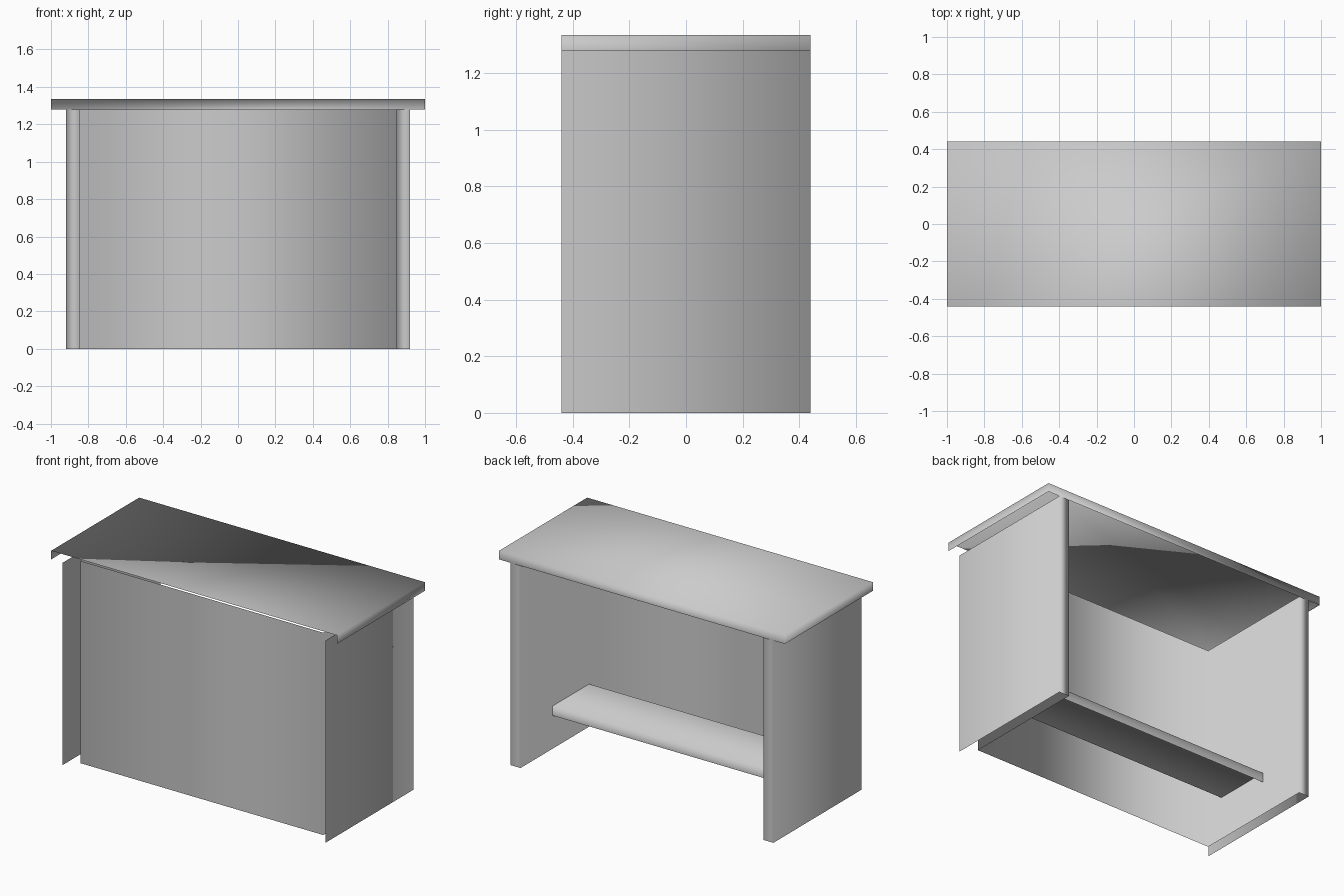
import bpy
import bmesh
from mathutils import Vector

cube = bpy.data.objects.get("Cube")
if cube:
    bpy.data.objects.remove(cube, do_unlink=True)

# Single plain grey finish
grey = bpy.data.materials.new("light_grey")
grey.use_nodes = True
COLOUR = (0.6, 0.6, 0.6, 1.0)
grey.diffuse_color = COLOUR
grey.node_tree.nodes["Principled BSDF"].inputs["Base Color"].default_value = COLOUR


def finish(name, bm):
    """Turn the bmesh into a smooth shaded grey object."""
    mesh = bpy.data.meshes.new(name)
    bm.to_mesh(mesh)
    bm.free()
    mesh.materials.append(grey)
    for poly in mesh.polygons:
        poly.use_smooth = True
    obj = bpy.data.objects.new(name, mesh)
    bpy.context.collection.objects.link(obj)
    return obj


def open_box(name, low, high, open_sides):
    """Box between two corners, without the faces that point along open_sides."""
    low, high = Vector(low), Vector(high)
    bm = bmesh.new()
    bmesh.ops.create_cube(bm, size=1)
    bm.normal_update()
    gone = [f for f in bm.faces
            if any(f.normal.dot(Vector(d)) > 0.9 for d in open_sides)]
    bmesh.ops.delete(bm, geom=gone, context='FACES')
    for v in bm.verts:
        v.co = (low + high) / 2 + v.co * (high - low)
    return finish(name, bm)


def upright_sheet(name, path, height):
    """Raise a plan outline into a standing folded sheet."""
    bm = bmesh.new()
    rows = [[bm.verts.new((x, y, z)) for x, y in path] for z in (0, height)]
    for i in range(len(path) - 1):
        bm.faces.new((rows[0][i + 1], rows[0][i], rows[1][i], rows[1][i + 1]))
    return finish(name, bm)


FRONT, BELOW = (0, -1, 0), (0, 0, -1)
LEFT, RIGHT = (1, 0, 0), (-1, 0, 0)
DEPTH, UNDER, TOP = 0.44, 1.28, 1.335

# Side panels and recessed front panel, folded from one sheet
half = [(-0.92, -DEPTH), (-0.92, DEPTH), (-0.85, DEPTH), (-0.85, -0.36)]
upright_sheet("side_and_front_panels",
              half + [(-x, y) for x, y in reversed(half)], UNDER)

# Desk top with rims at the sides and back
open_box("desk_top", (-1, -DEPTH, UNDER), (1, DEPTH, TOP), [FRONT, BELOW])

# Low shelf between the side panels
open_box("low_shelf", (-0.85, -0.245, 0.21), (0.85, 0.12, 0.27),
         [FRONT, BELOW, LEFT, RIGHT])
